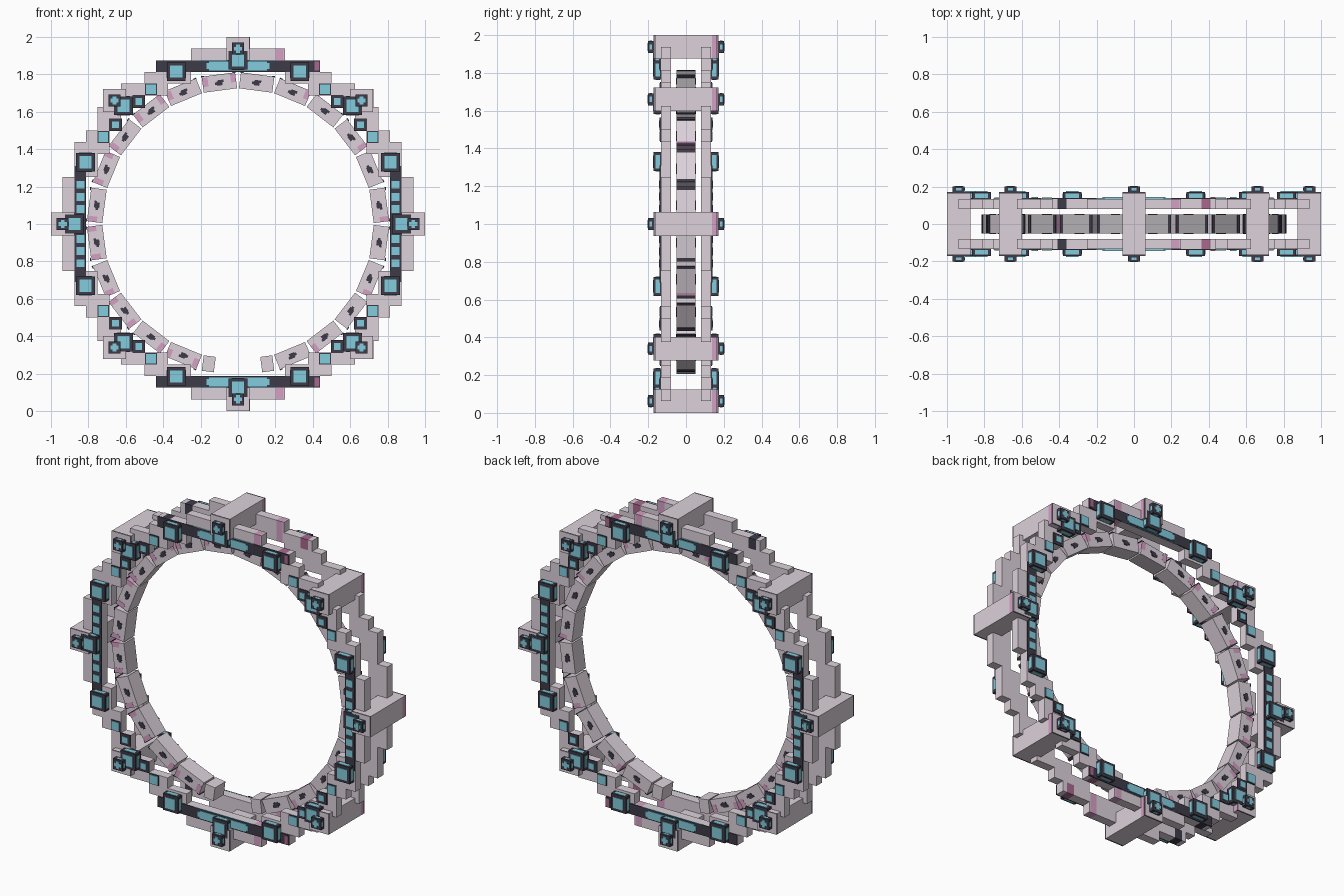
import bpy, math
from mathutils import Matrix, Vector

cube = bpy.data.objects.get("Cube")
if cube:
    bpy.data.objects.remove(cube, do_unlink=True)


def material(name, rgb):
    m = bpy.data.materials.new(name)
    m.use_nodes = True
    col = tuple((c / 255) ** 2.2 for c in rgb) + (1,)
    m.diffuse_color = col
    m.node_tree.nodes["Principled BSDF"].inputs["Base Color"].default_value = col
    return m


GREY, DARK, CYAN, PINK, PLUM, MID = range(6)
MATS = [material("pale_grey", (220, 209, 218)), material("charcoal", (64, 61, 73)),
        material("cyan", (130, 203, 222)), material("pink", (212, 158, 194)),
        material("plum", (168, 104, 140)), material("mid_grey", (180, 176, 180))]
U = 1 / 16
CENTRE = Vector((0, 0, 1))


class Part:
    """Collects boxes into one mesh object."""

    def __init__(self, name):
        self.name, self.verts, self.faces, self.mats = name, [], [], []

    def box(self, x, y, z, mat, matrix=Matrix()):
        x, y, z = sorted(x), sorted(y), sorted(z)
        n = len(self.verts)
        self.verts += [matrix @ Vector((a, b, c)) + CENTRE for a in x for b in y for c in z]
        for f in ((0, 1, 3, 2), (4, 6, 7, 5), (0, 4, 5, 1), (2, 3, 7, 6), (0, 2, 6, 4), (1, 5, 7, 3)):
            self.faces.append([n + i for i in f])
            self.mats.append(mat)

    def square(self, x, z, half, y0, y1, mat, s):
        self.box((x - half, x + half), (s * y0, s * y1), (z - half, z + half), mat)

    def side_lights(self, x, z, reach, half, y0, y1, s):
        """Lit panels on the four sides of a square block."""
        self.box((x - reach, x + reach), (s * y0, s * y1), (z - half, z + half), CYAN)
        self.box((x - half, x + half), (s * y0, s * y1), (z - reach, z + reach), CYAN)

    def finish(self):
        me = bpy.data.meshes.new(self.name)
        me.from_pydata(self.verts, [], self.faces)
        for m in MATS:
            me.materials.append(m)
        for p, m in zip(me.polygons, self.mats):
            p.material_index = m
        me.update()
        bpy.context.collection.objects.link(bpy.data.objects.new(self.name, me))


QUADS = [(a, b) for a in (-1, 1) for b in (-1, 1)]
Y0, Y1 = 0.08, 0.133

for s, side in ((-1, "front"), (1, "back")):
    # Stepped outer ring
    ring = Part(side + "_stepped_ring")
    Y = (s * Y0, s * Y1)
    for k in (-1, 1):
        ring.box((-4 * U, 0.2), Y, (k * 13 * U, k * 15 * U), GREY)
        ring.box((0.2, 0.242), Y, (k * 13 * U, k * 15 * U), PINK)
        ring.box((0.242, 4 * U), Y, (k * 13 * U, k * 15 * U), GREY)
        ring.box((k * 13 * U, k * 15 * U), Y, (-4 * U, 4 * U), GREY)
    for a, b in QUADS:
        # shallow step next to the top and bottom plates
        ring.box((a * 4 * U, a * 0.36), Y, (b * 12 * U, b * 14 * U), GREY)
        ring.box((a * 0.36, a * 0.41), Y, (b * 12 * U, b * 13 * U), GREY)
        ring.box((a * 0.36, a * 0.41), Y, (b * 13 * U, b * 14 * U), PLUM if a > 0 else DARK)
        ring.box((a * 0.41, a * 7 * U), Y, (b * 12 * U, b * 14 * U), GREY)
        ring.box((a * 12 * U, a * 14 * U), Y, (b * 4 * U, b * 7 * U), GREY)
        # diagonal stair steps
        for u0, u1, v0, v1 in ((6, 8, 11, 13), (8, 10, 10, 12)):
            ring.box((a * u0 * U, a * u1 * U), Y, (b * v0 * U, b * v1 * U), GREY)
            ring.box((a * v0 * U, a * v1 * U), Y, (b * u0 * U, b * u1 * U), GREY)
    ring.finish()

    # Dark inlay strips with lit centres
    strip = Part(side + "_inlay_strips")
    D, C = (s * Y1, s * 0.14), (s * 0.14, s * 0.144)
    for k in (-1, 1):
        strip.box((-7 * U, 7 * U), D, (k * 13 * U, k * 14 * U), DARK)
        strip.box((0.41, 0.435), C, (k * 0.82, k * 0.87), PLUM)
        strip.box((-0.155, 0.155), C, (k * 0.822, k * 0.868), CYAN)
        strip.box((-0.168, 0.168), C, (k * 0.83, k * 0.86), CYAN)
        # lit outer and inner edges of the long strips
        for r in (13 * U - 0.001, 14 * U):
            strip.box((-0.2, 0.2), (s * 0.134, s * 0.1395), (k * r, k * (r + 0.001)), CYAN)
        strip.box((k * 13 * U, k * 14 * U), D, (-0.31, 0.31), DARK)
        for z in (0.08, 0.145, 0.21):
            for q in (-1, 1):
                strip.square(k * 0.843, q * z, 0.021, 0.14, 0.144, CYAN, s)
    for a, b in QUADS:
        for u, v in ((0.465, 0.72), (0.72, 0.465)):
            strip.square(a * u, b * v, 0.031, Y1, 0.137, DARK, s)
            strip.square(a * u, b * v, 0.026, 0.137, 0.141, CYAN, s)
        for u, v in ((0.53, 0.655), (0.655, 0.53)):
            strip.square(a * u, b * v, 0.034, Y1, 0.14, DARK, s)
            strip.square(a * u, b * v, 0.018, 0.14, 0.144, CYAN, s)
    strip.finish()

    # Raised lamps between the beams
    lamps = Part(side + "_lamps")
    spots = [(a * u, b * v) for a, b in QUADS for u, v in ((0.33, 0.815), (0.815, 0.33))]
    spots += [(0, 0.875), (0, -0.875), (0.875, 0), (-0.875, 0)]
    spots += [(a * 0.612, b * 0.632) for a, b in QUADS]
    for x, z in spots:
        lamps.square(x, z, 0.05, 0.12, 0.172, DARK, s)
        lamps.square(x, z, 0.033, 0.172, 0.176, CYAN, s)
        lamps.side_lights(x, z, 0.0515, 0.035, 0.138, 0.162, s)
    lamps.finish()

# Cross beams with end caps
beams = Part("cross_beams")
caps = Part("beam_end_caps")
positions = [(0, 15 * U), (0, -15 * U), (15 * U, 0), (-15 * U, 0)]
positions += [(a * 0.66, b * 0.66) for a, b in QUADS]
for bx, bz in positions:
    X, Z = (bx - U, bx + U), (bz - U, bz + U)
    beams.box(X, (-0.162, 0.162), Z, GREY)
    # pink edge stripe on the left side
    beams.box((bx + U, bx + U + 0.001), (0.137, 0.162), Z, PINK)
    for s in (-1, 1):
        # dark trim line and end plate
        beams.box(X, (s * 0.162, s * 0.168), Z, DARK)
        beams.box(X, (s * 0.168, s * 0.171), Z, GREY)
        caps.square(bx, bz, 0.032, 0.16, 0.2, DARK, s)
        caps.side_lights(bx, bz, 0.033, 0.014, 0.179, 0.193, s)
        # lit plus sign
        caps.box((bx - 0.022, bx + 0.022), (s * 0.2, s * 0.204), (bz - 0.01, bz + 0.01), CYAN)
        caps.box((bx - 0.01, bx + 0.01), (s * 0.2, s * 0.2045), (bz - 0.022, bz + 0.022), CYAN)
beams.finish()
caps.finish()

# Inner ring of straight segments, open at the bottom
inner = Part("inner_ring_segments")
glyphs = Part("inner_ring_glyphs")
R0, R1, W = 0.72, 0.803, 0.05
for i in range(24):
    rot = Matrix.Rotation(math.radians(7.5 + 15 * i), 4, 'Y')
    if i in (11, 12):
        # short stubs beside the opening
        e = 1 if i == 11 else -1
        inner.box((-e * 0.09, -e * 0.025), (-W, W), (R0, R1), GREY, rot)
        continue
    inner.box((-0.09, 0.062), (-W, W), (R0, R1), GREY, rot)
    inner.box((0.062, 0.09), (-W, W), (R0, 0.755), GREY, rot)
    inner.box((0.062, 0.09), (-W, W), (0.755, R1), PINK if i % 2 else GREY, rot)
    if i > 12:
        for s in (-1, 1):
            inner.box((-0.09, -0.06), (s * W, s * (W + 0.001)), (R0 + 0.03, R1 - 0.005), PINK, rot)
    # outer lining on the upper segments, dark lips at the segment ends
    if i < 3 or i > 20:
        inner.box((-0.076, 0.076), (-W, W), (R1, R1 + 0.003), MID, rot)
    for e in (-1, 1):
        inner.box((e * 0.076, e * 0.093), (-W, W), (R1, R1 + 0.006), DARK, rot)
    for s in (-1, 1):
        y = (s * W, s * (W + 0.004))
        glyphs.box((-0.024, 0.01), y, (0.752, 0.766), DARK, rot)
        glyphs.box((-0.01, 0.024), y, (0.763, 0.776), DARK, rot)
        glyphs.box((-0.014, 0.016), y, (0.747, 0.771), DARK, rot)
inner.finish()
glyphs.finish()
